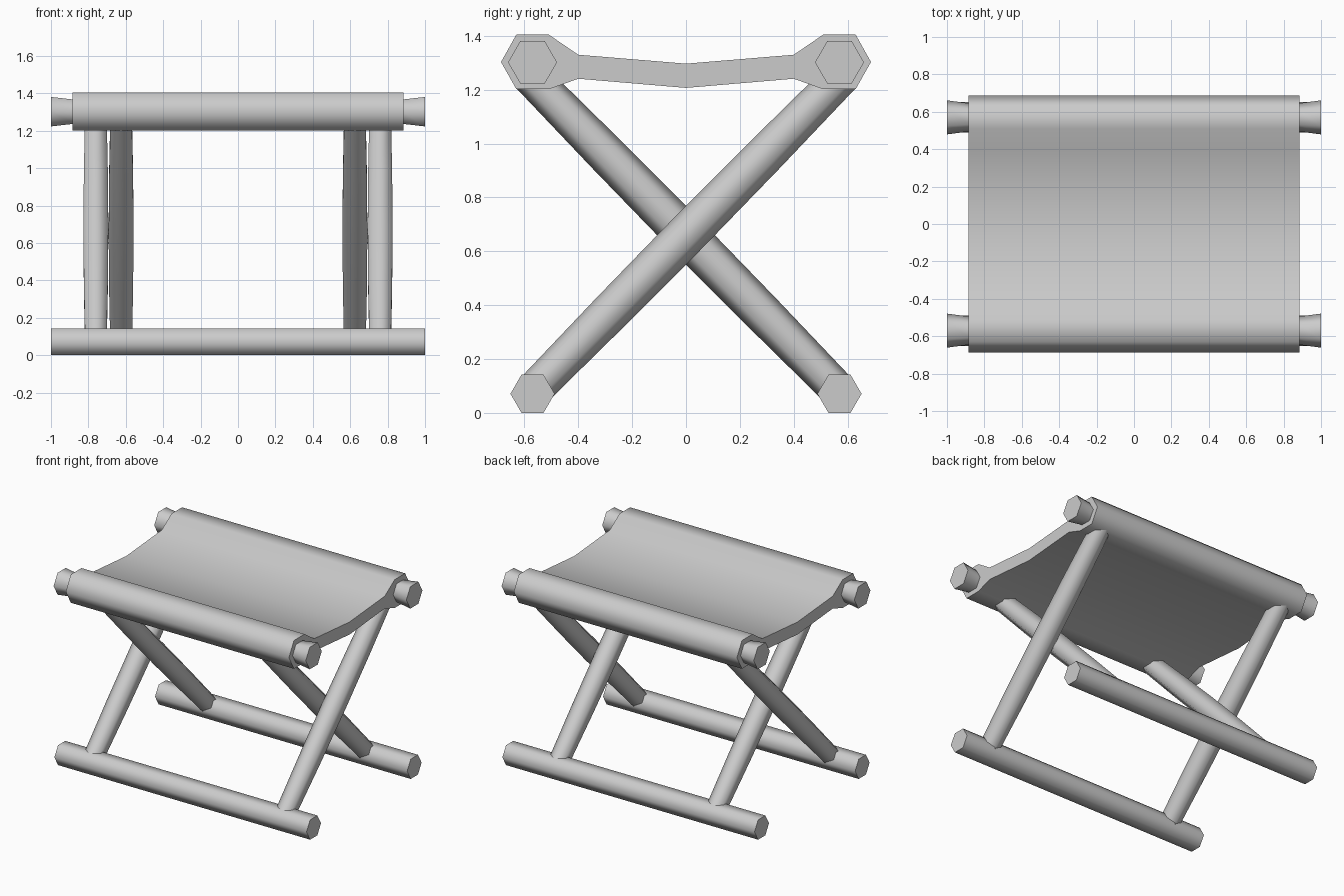
import bpy, bmesh, math
from mathutils import Vector

if "Cube" in bpy.data.objects:
    bpy.data.objects.remove(bpy.data.objects["Cube"])


def finish(name, bm):
    bmesh.ops.recalc_face_normals(bm, faces=bm.faces)
    me = bpy.data.meshes.new(name)
    bm.to_mesh(me)
    bm.free()
    ob = bpy.data.objects.new(name, me)
    bpy.context.collection.objects.link(ob)
    bpy.ops.object.select_all(action='DESELECT')
    ob.select_set(True)
    bpy.context.view_layer.objects.active = ob
    bpy.ops.object.shade_smooth_by_angle(angle=math.radians(70))
    return ob


def skin(name, rings):
    """Closed solid lofted through a list of point rings."""
    bm = bmesh.new()
    loops = [[bm.verts.new(p) for p in ring] for ring in rings]
    for a, b in zip(loops, loops[1:]):
        for i in range(len(a)):
            j = (i + 1) % len(a)
            bm.faces.new((a[i], a[j], b[j], b[i]))
    bm.faces.new(loops[0])
    bm.faces.new(loops[-1])
    return finish(name, bm)


def hex_bar(name, start, end, stations):
    """Six-sided bar; stations are (fraction along, radius)."""
    start, end = Vector(start), Vector(end)
    d = (end - start).normalized()
    if abs(d.x) > 0.9:
        u = Vector((0, 1, 0))
    else:
        u = d.cross(Vector((1, 0, 0)))
    v = d.cross(u)
    rings = []
    for t, r in stations:
        c = start.lerp(end, t)
        rings.append([c + r * (math.cos(k * math.pi / 3) * u + math.sin(k * math.pi / 3) * v)
                      for k in range(6)])
    return skin(name, rings)


# Floor rails and flared seat rails
for side, label in ((-1, "front"), (1, "back")):
    y = 0.57 * side
    hex_bar(label + "_floor_rail", (-1, y, 0.071), (1, y, 0.071), [(0, 0.082), (1, 0.082)])
    hex_bar(label + "_seat_rail", (-1, y, 1.302), (1, y, 1.302),
            [(0, 0.091), (0.06, 0.075), (0.94, 0.075), (1, 0.091)])

# Crossed legs: outer pair leans back, inner pair leans forward
leg = [(0, 0.067), (0.25, 0.074), (0.5, 0.077), (0.75, 0.074), (1, 0.067)]
for sx, label in ((-1, "left"), (1, "right")):
    for x, lean, pair in ((0.76, 1, "outer"), (0.625, -1, "inner")):
        hex_bar(f"{label}_{pair}_leg", (sx * x, -0.57 * lean, 0.08),
                (sx * x, 0.58 * lean, 1.25), leg)

# Sagging sling seat wrapped around the rails
half = [(-0.51, 1.202), (-0.63, 1.202), (-0.687, 1.303), (-0.63, 1.405),
        (-0.51, 1.405), (-0.40, 1.33)]
left = [(-0.40, 1.241)] + half
profile = left + [(0, 1.297)] + [(-y, z) for y, z in reversed(left)] + [(0, 1.207)]
skin("sling_seat", [[(x, y, z) for y, z in profile] for x in (-0.885, 0.885)])
